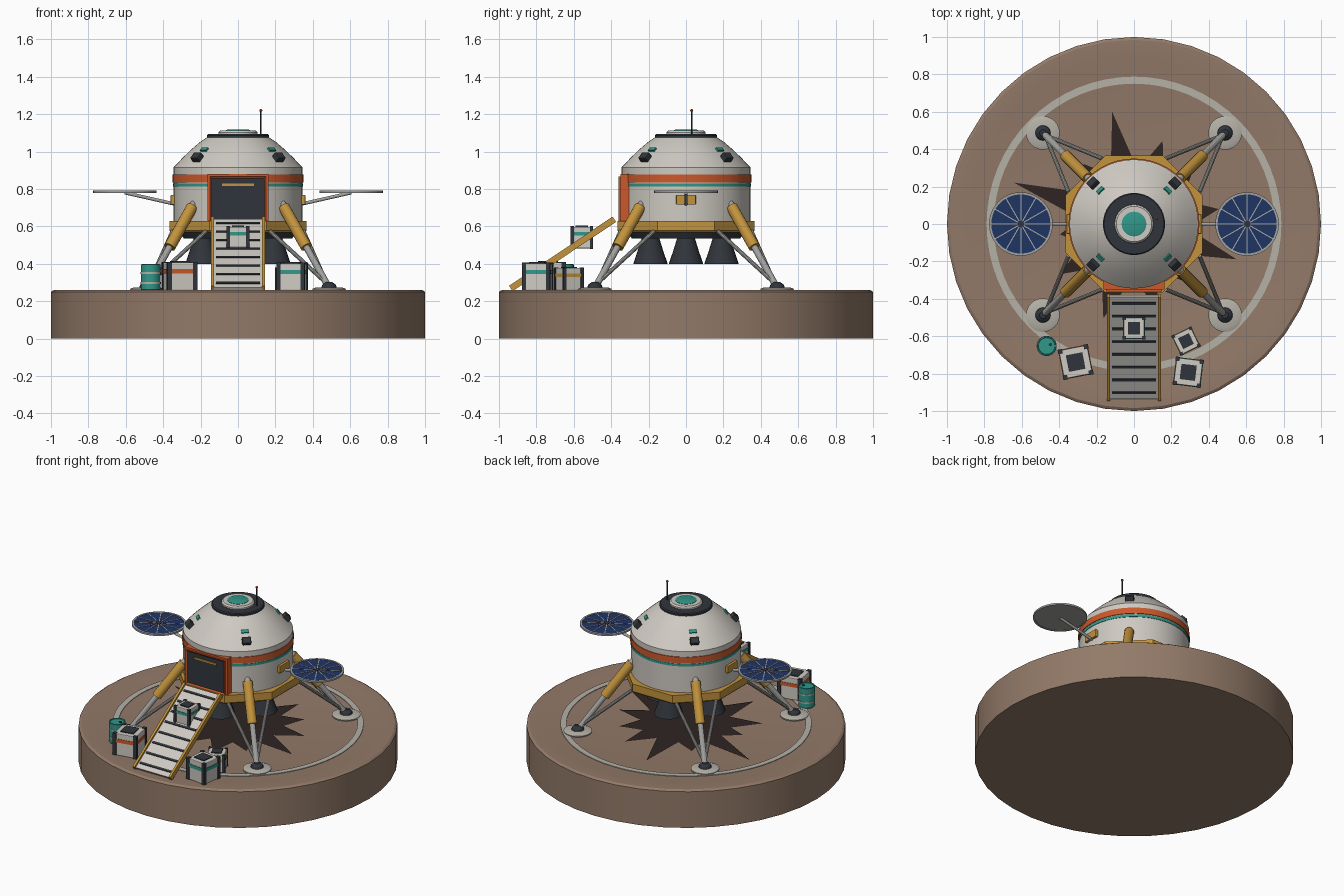
import bpy, bmesh, math
from mathutils import Vector, Matrix, Euler

cube = bpy.data.objects.get("Cube")
if cube:
    bpy.data.objects.remove(cube)


def material(name, r, g, b):
    m = bpy.data.materials.new(name)
    m.use_nodes = True
    m.diffuse_color = (r, g, b, 1)
    node = next(n for n in m.node_tree.nodes if n.type == 'BSDF_PRINCIPLED')
    node.inputs["Base Color"].default_value = (r, g, b, 1)
    node.inputs["Roughness"].default_value = 0.7
    return m


GROUND = material("brown soil", .29, .195, .14)
SCORCH = material("scorched soil", .028, .018, .016)
HULL = material("off white hull", .62, .59, .54)
PALE = material("pale grey marking", .46, .44, .39)
METAL = material("strut metal", .36, .36, .35)
ORANGE = material("orange", .6, .10, .025)
GOLD = material("gold", .54, .29, .045)
TEAL = material("teal", .03, .31, .25)
DARK = material("dark slate", .03, .036, .045)
NAVY = material("solar navy", .014, .035, .13)


def finish(name, bm, mats, smooth=False):
    bmesh.ops.recalc_face_normals(bm, faces=bm.faces)
    mesh = bpy.data.meshes.new(name)
    bm.to_mesh(mesh)
    bm.free()
    for m in mats:
        mesh.materials.append(m)
    ob = bpy.data.objects.new(name, mesh)
    bpy.context.collection.objects.link(ob)
    if smooth:
        bpy.ops.object.select_all(action='DESELECT')
        ob.select_set(True)
        bpy.context.view_layer.objects.active = ob
        bpy.ops.object.shade_smooth_by_angle(angle=math.radians(28))
    return ob


def lathe(name, profile, mat, seg=32, loc=(0, 0, 0), bands=None, closed=False, phase=0):
    """Turn an (r, z) profile about z; bands maps profile segment -> material."""
    bands = bands or {}
    mats = [mat] + list(dict.fromkeys(bands.values()))
    bm = bmesh.new()
    angles = [phase + math.tau * i / seg for i in range(seg)]
    rings = [[bm.verts.new((r * math.cos(a), r * math.sin(a), z)) for a in angles]
             for r, z in profile]
    count = len(rings) if closed else len(rings) - 1
    for k in range(count):
        a, b = rings[k], rings[(k + 1) % len(rings)]
        for i in range(seg):
            j = (i + 1) % seg
            f = bm.faces.new((a[i], a[j], b[j], b[i]))
            f.material_index = mats.index(bands.get(k, mat))
    if not closed:
        bm.faces.new(rings[0])
        top = bm.faces.new(rings[-1])
        top.material_index = mats.index(bands.get(count, mat))
    ob = finish(name, bm, mats, seg > 8)
    ob.location = loc
    return ob


def ring(name, r0, r1, z0, z1, mat, seg=40, loc=(0, 0, 0)):
    return lathe(name, [(r0, z0), (r1, z0), (r1, z1), (r0, z1)], mat, seg, loc, closed=True)


def rod(name, a, b, r, mat, seg=12, r2=None):
    a, b = Vector(a), Vector(b)
    ob = lathe(name, [(r, 0), (r2 or r, (b - a).length)], mat, seg, a)
    ob.rotation_euler = (b - a).to_track_quat('Z', 'Y').to_euler()
    return ob


def box(name, size, loc, mat, rot=(0, 0, 0), bevel=0):
    bm = bmesh.new()
    bmesh.ops.create_cube(bm, size=1, matrix=Matrix.Diagonal((*size, 1)))
    ob = finish(name, bm, [mat])
    ob.location, ob.rotation_euler = loc, rot
    if bevel:
        mod = ob.modifiers.new("bevel", 'BEVEL')
        mod.width, mod.segments = bevel, 2
    return ob


# Ground disc, landing ring and scorch star
lathe("ground_disc", [(1, 0), (1, .25), (.985, .26), (.9, .26), (.88, .257)], GROUND, 40)
ring("landing_ring", .75, .788, .25, .261, PALE, 64)
spikes = [(10, .46), (42, .42), (71, .47), (101, .61), (130, .42), (161, .68), (188, .4),
          (214, .48), (252, .53), (285, .46), (312, .42), (341, .58)]
bm = bmesh.new()
outline = []
for i, (deg, r) in enumerate(spikes):
    nxt = spikes[(i + 1) % len(spikes)][0] + (360 if i == len(spikes) - 1 else 0)
    for d, rad in ((deg, r), ((deg + nxt) / 2, .29)):
        t = math.radians(d)
        outline.append(bm.verts.new((rad * math.cos(t), rad * math.sin(t), .2615)))
hub = bm.verts.new((0, 0, .2615))
for i, v in enumerate(outline):
    bm.faces.new((hub, v, outline[(i + 1) % len(outline)]))
finish("scorch_mark", bm, [SCORCH])

# Cabin with coloured bands, roof collar and hatch
lathe("cabin", [(.345, .58), (.345, .813), (.348, .813), (.348, .83), (.345, .83), (.345, .836),
                (.35, .836), (.35, .878), (.345, .878), (.345, .915), (.3, .963), (.255, 1.007),
                (.205, 1.05), (.16, 1.08)], HULL, 48,
      bands={1: TEAL, 2: TEAL, 3: TEAL, 5: ORANGE, 6: ORANGE, 7: ORANGE})
lathe("roof_collar", [(.166, 1.07), (.166, 1.087), (.16, 1.093)], DARK, 40)
lathe("roof_hatch", [(.104, 1.09), (.104, 1.103), (.095, 1.112)], HULL, 32)
lathe("hatch_window", [(.066, 1.11), (.066, 1.114), (.058, 1.117)], TEAL, 32)
rod("antenna_mast", (.122, .03, 1.08), (.122, .03, 1.22), .004, DARK, 8)
lathe("antenna_tip", [(.003, 0), (.008, .005), (.008, .011), (.003, .016)], ORANGE, 10,
      (.122, .03, 1.212))

# Octagonal deck and engines
lathe("base_deck", [(.385, .567), (.397, .578), (.397, .63)], GOLD, 8, phase=math.pi / 8)
lathe("under_deck", [(.29, .535), (.31, .57)], DARK, 32)
for k in range(4):
    t = k * math.pi / 2
    lathe("engine_nozzle", [(.04, .56), (.048, .535), (.068, .47), (.092, .40), (.083, .40),
                            (.035, .52)], DARK, 24, (.19 * math.cos(t), .19 * math.sin(t), 0))

# Legs, struts, feet and thruster blocks on the four diagonals
for sx in (-1, 1):
    for sy in (-1, 1):
        def at(x, y, z):
            return (sx * x, sy * y, z)
        rod("leg_sleeve", at(.365, .365, .49), at(.245, .245, .705), .031, GOLD, 16)
        rod("leg_sleeve_cap", at(.25, .25, .70), at(.232, .232, .732), .024, METAL, 16, .015)
        rod("leg_piston", at(.482, .482, .28), at(.36, .36, .5), .018, METAL)
        for x, y in ((.17, .35), (.35, .17)):
            rod("leg_brace", at(.475, .475, .295), at(x, y, .575), .011, METAL, 10)
        lathe("foot_pad", [(.088, .257), (.09, .266), (.07, .274)], PALE, 24, at(.487, .487, 0))
        lathe("foot_ankle", [(.042, .27), (.036, .288), (.018, .302)], DARK, 16,
              at(.487, .487, 0))
        az = math.atan2(sy, sx)
        tilt = math.radians(44)
        box("thruster_block", (.045, .055, .045), at(.216, .216, .966), DARK, (0, tilt, az), .005)
        box("hull_marker", (.022, .045, .012), at(.18, .18, 1.011), TEAL, (0, tilt, az))

# Solar panels on arms
for s, side in ((-1, "right"), (1, "left")):
    c = (s * .605, 0, 0)
    box(side + "_panel_mount", (.03, .105, .052), (s * .345, 0, .743), GOLD, bevel=.004)
    rod(side + "_panel_arm", (s * .34, 0, .72), (s * .605, 0, .78), .009, METAL)
    lathe(side + "_solar_panel", [(.16, .781), (.16, .789)], METAL, 40, c, bands={1: NAVY})
    ring(side + "_panel_rim", .158, .17, .779, .791, METAL, 40, c)
    lathe(side + "_panel_hub", [(.018, .785), (.018, .793)], DARK, 16, c)
    for k in range(12):
        t = k * math.pi / 6
        box(side + "_panel_spoke", (.144, .005, .003),
            (c[0] + .088 * math.cos(t), .088 * math.sin(t), .790), PALE, (0, 0, t))

# Door: frame with an inset dark panel
bm = bmesh.new()
bmesh.ops.create_cube(bm, size=1, matrix=Matrix.Translation((0, -.321, .754))
                      @ Matrix.Diagonal((.326, .082, .25, 1)))
front = min(bm.faces, key=lambda f: f.calc_center_median().y)
bmesh.ops.bevel(bm, geom=[e for e in front.edges if e.verts[0].co.z + e.verts[1].co.z > 1.3],
                offset=.012, segments=2, affect='EDGES')
front = min(bm.faces, key=lambda f: f.calc_center_median().y)
bmesh.ops.inset_region(bm, faces=[front], thickness=.015, depth=-.008)
front.material_index = 1
finish("door_frame", bm, [ORANGE, DARK])
box("door_plate", (.17, .008, .014), (0, -.357, .823), GOLD)

# Ramp: deck, rails and rungs laid along one slope
top, foot = Vector((0, -.385, .632)), Vector((0, -.93, .268))
slope = math.atan2(top.z - foot.z, top.y - foot.y)
length = (top - foot).length
tilt = Euler((slope, 0, 0)).to_matrix()


def on_ramp(x, y, z):
    return (top + foot) / 2 + tilt @ Vector((x, y, z))


box("ramp_deck", (.264, length, .016), on_ramp(0, 0, 0), HULL, (slope, 0, 0))
for s in (-1, 1):
    box("ramp_rail", (.016, length + .01, .034), on_ramp(s * .137, 0, .004), GOLD, (slope, 0, 0))
for k in range(8):
    box("ramp_rung", (.236, .014, .012), on_ramp(0, (k - 3.5) * length / 8, .008), DARK,
        (slope, 0, 0))


# Cargo crates: body, corner posts, coloured band, lid panel
def crate(name, x, y, z, w, h, deg, mat):
    a = math.radians(deg)
    turn = Euler((0, 0, a)).to_matrix()

    def part(label, size, off, m, bevel=0):
        box(name + label, size, Vector((x, y, z)) + turn @ Vector(off), m, (0, 0, a), bevel)
    part("_body", (w, w, h), (0, 0, h / 2), HULL, .005)
    part("_band", (w + .006, w + .006, h * .16), (0, 0, h * .68), mat)
    part("_lid_panel", (w * .58, w * .58, .01), (0, 0, h + .001), DARK)
    p = w * .16
    for sx in (-1, 1):
        for sy in (-1, 1):
            off = w / 2 - p / 2 + .005
            part("_post", (p, p, h + .006), (sx * off, sy * off, h / 2), DARK)


crate("ramp_crate", 0, -.557, .483, .112, .115, 0, TEAL)
crate("large_crate", -.312, -.738, .258, .155, .15, 11, ORANGE)
crate("medium_crate", .29, -.793, .258, .142, .145, -7, TEAL)
crate("small_crate", .278, -.626, .258, .11, .12, 26, GOLD)

# Barrel with pale hoops
lathe("barrel", [(.049, .258), (.052, .262), (.052, .293), (.054, .293), (.054, .302), (.052, .302),
                 (.052, .347), (.054, .347), (.054, .356), (.052, .356), (.052, .396), (.046, .398),
                 (.044, .392)], TEAL, 24, (-.467, -.652, 0),
      bands={2: PALE, 3: PALE, 4: PALE, 6: PALE, 7: PALE, 8: PALE})
lathe("barrel_cap", [(.009, .39), (.009, .398)], DARK, 12, (-.447, -.645, 0))
